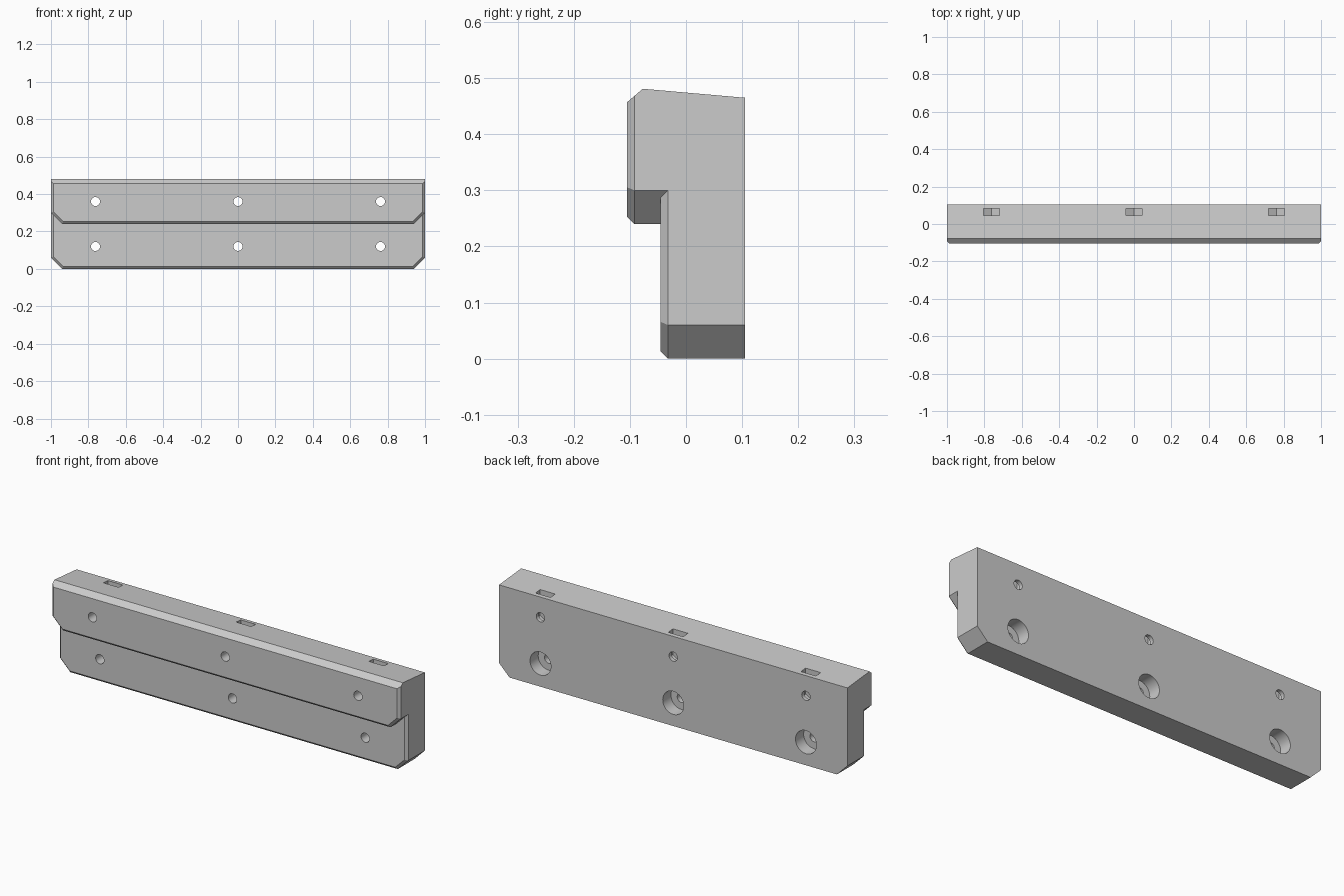
import bpy, bmesh, math
from mathutils import Vector, Matrix

default = bpy.data.objects.get("Cube")
if default:
    bpy.data.objects.remove(default, do_unlink=True)

GREY = (0.6, 0.6, 0.6)
mat = bpy.data.materials.new("plain grey")
mat.use_nodes = True
mat.diffuse_color = (*GREY, 1)
mat.node_tree.nodes["Principled BSDF"].inputs["Base Color"].default_value = (*GREY, 1)

BACK, EDGE, CORNER = 0.105, 0.013, 0.06


def make_object(name, bm):
    bmesh.ops.recalc_face_normals(bm, faces=bm.faces)
    mesh = bpy.data.meshes.new(name)
    bm.to_mesh(mesh)
    bm.free()
    mesh.materials.append(mat)
    obj = bpy.data.objects.new(name, mesh)
    bpy.context.collection.objects.link(obj)
    return obj


def loft(bm, rings):
    """Closed solid through rings of (y, outline) with x, z outlines."""
    rows = [[bm.verts.new((x, y, z)) for x, z in pts] for y, pts in rings]
    for a, b in zip(rows, rows[1:]):
        for i in range(len(a)):
            j = (i + 1) % len(a)
            bm.faces.new((a[i], a[j], b[j], b[i]))
    bm.faces.new(rows[0])
    bm.faces.new(rows[-1])


def outline(bottom, inset):
    """Plate outline with cut lower corners, shrunk on all but the top side."""
    x, z, top = 1 - inset, bottom + inset, 0.6
    c = CORNER - inset * (2 - math.sqrt(2))
    return [(-x, top), (-x, z + c), (c - x, z), (x - c, z), (x, z + c), (x, top)]


def slab(name, bottom, front, back):
    bm = bmesh.new()
    loft(bm, [(front, outline(bottom, EDGE)),
              (front + EDGE, outline(bottom, 0)),
              (back, outline(bottom, 0))])
    # sloping top and the bevel along the upper front edge
    ridge = Vector((0, -0.077, 0.481))
    for normal in ((0, 0.016, 0.182), (0, -0.024, 0.028)):
        geom = bm.verts[:] + bm.edges[:] + bm.faces[:]
        bmesh.ops.bisect_plane(bm, geom=geom, plane_co=ridge, plane_no=normal, clear_outer=True)
        rim = [e for e in bm.edges if e.is_boundary]
        if rim:
            bmesh.ops.holes_fill(bm, edges=rim, sides=0)
    return make_object(name, bm)


def apply_boolean(target, other, operation):
    mod = target.modifiers.new("boolean", 'BOOLEAN')
    mod.operation, mod.solver, mod.object = operation, 'EXACT', other
    bpy.context.view_layer.objects.active = target
    bpy.ops.object.modifier_apply(modifier=mod.name)
    bpy.data.objects.remove(other, do_unlink=True)


def drill(x, z, radius, y0, y1):
    bm = bmesh.new()
    turn = Matrix.Translation((x, (y0 + y1) / 2, z)) @ Matrix.Rotation(math.pi / 2, 4, 'X')
    bmesh.ops.create_cone(bm, cap_ends=True, segments=40, radius1=radius,
                          radius2=radius, depth=y1 - y0, matrix=turn)
    apply_boolean(block, make_object("drill", bm), 'DIFFERENCE')


def nut_slot(x, z, y0, y1, half):
    """Pocket open at the top with a pointed bottom that holds a hex nut."""
    tip = half / math.cos(math.pi / 6)
    pts = [(x - half, 0.6), (x - half, z - tip / 2), (x, z - tip),
           (x + half, z - tip / 2), (x + half, 0.6)]
    bm = bmesh.new()
    loft(bm, [(y0, pts), (y1, pts)])
    apply_boolean(block, make_object("slot", bm), 'DIFFERENCE')


# Main block with the overhanging front lip
block = slab("clamp_block", 0, -0.045, BACK)
apply_boolean(block, slab("front_lip", 0.24, -0.105, 0.03), 'UNION')

# Screw holes, rear counterbores and nut slots
for x in (-0.762, 0, 0.762):
    drill(x, 0.36, 0.024, -0.2, 0.2)
    drill(x, 0.12, 0.024, -0.2, 0.2)
    drill(x, 0.12, 0.06, 0.038, 0.2)
    nut_slot(x, 0.36, 0.046, 0.084, 0.043)

# Smooth bores, crisp edges
bpy.ops.object.select_all(action='DESELECT')
block.select_set(True)
bpy.context.view_layer.objects.active = block
bpy.ops.object.shade_smooth_by_angle(angle=math.radians(25))
